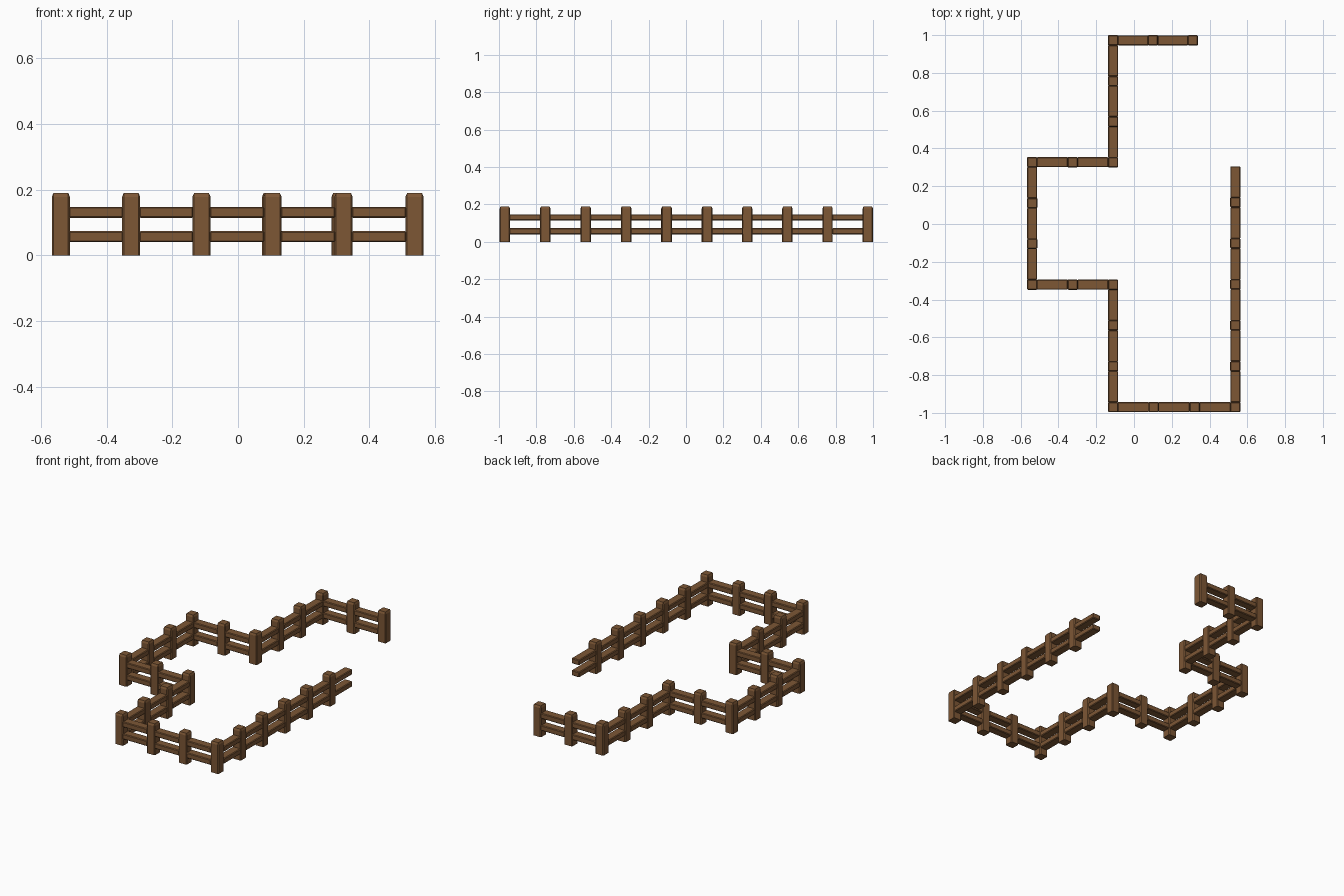
import bpy, bmesh
from mathutils import Vector, Matrix

if "Cube" in bpy.data.objects:
    bpy.data.objects.remove(bpy.data.objects["Cube"])

wood = bpy.data.materials.new("brown_wood")
wood.diffuse_color = (0.205, 0.095, 0.036, 1)
wood.use_nodes = True
wood.node_tree.nodes["Principled BSDF"].inputs["Base Color"].default_value = wood.diffuse_color

POST_W, POST_H = 0.055, 0.19
RAIL_W, RAIL_H = 0.053, 0.033
RAIL_Z = (0.057, 0.131)


def add_object(name, bm):
    mesh = bpy.data.meshes.new(name)
    bm.to_mesh(mesh)
    bm.free()
    mesh.materials.append(wood)
    obj = bpy.data.objects.new(name, mesh)
    bpy.context.collection.objects.link(obj)
    return obj


def post(x, y):
    # square post with a chamfered top and softened uprights
    bm = bmesh.new()
    bmesh.ops.create_cube(bm, size=1, matrix=Matrix.Translation((0, 0, POST_H / 2))
                          @ Matrix.Diagonal((POST_W, POST_W, POST_H, 1)))
    edges = [e for e in bm.edges if any(v.co.z > 0.1 for v in e.verts)]
    bmesh.ops.bevel(bm, geom=edges, offset=0.005, segments=1, affect='EDGES')
    for v in bm.verts:
        if POST_H - 0.008 < v.co.z < POST_H - 0.001:
            v.co.z = POST_H - 0.012
    add_object("post", bm).location = (x, y, 0)


def rails(a, b):
    # two chamfered rails between neighbouring posts
    d = b - a
    size = (d.length - POST_W + 0.006, RAIL_W, RAIL_H)
    for z, name in zip(RAIL_Z, ("lower_rail", "upper_rail")):
        bm = bmesh.new()
        bmesh.ops.create_cube(bm, size=1, matrix=Matrix.Diagonal((*size, 1)))
        bmesh.ops.bevel(bm, geom=bm.edges[:], offset=0.004, segments=1, affect='EDGES')
        obj = add_object(name, bm)
        mid = (a + b) / 2
        obj.location = (mid.x, mid.y, z)
        obj.rotation_euler.z = d.angle_signed(Vector((1, 0))) if d.length else 0


# fence corners in walking order, with the number of panels to the next corner
path = [((0.312, 0.972), 2), ((-0.111, 0.972), 3), ((-0.111, 0.327), 2),
        ((-0.539, 0.327), 3), ((-0.539, -0.321), 2), ((-0.111, -0.321), 3),
        ((-0.111, -0.969), 3), ((0.537, -0.969), 5), ((0.537, 0.114), 0)]

points = []
for (start, count), (end, _) in zip(path, path[1:]):
    a, b = Vector(start), Vector(end)
    points += [a.lerp(b, i / count) for i in range(count)]
points.append(Vector(path[-1][0]))

for p in points:
    post(p.x, p.y)

# the last panel ends in open rails with no closing post
points.append(points[-1] + Vector((0, 0.216)))
for a, b in zip(points, points[1:]):
    rails(a, b)
